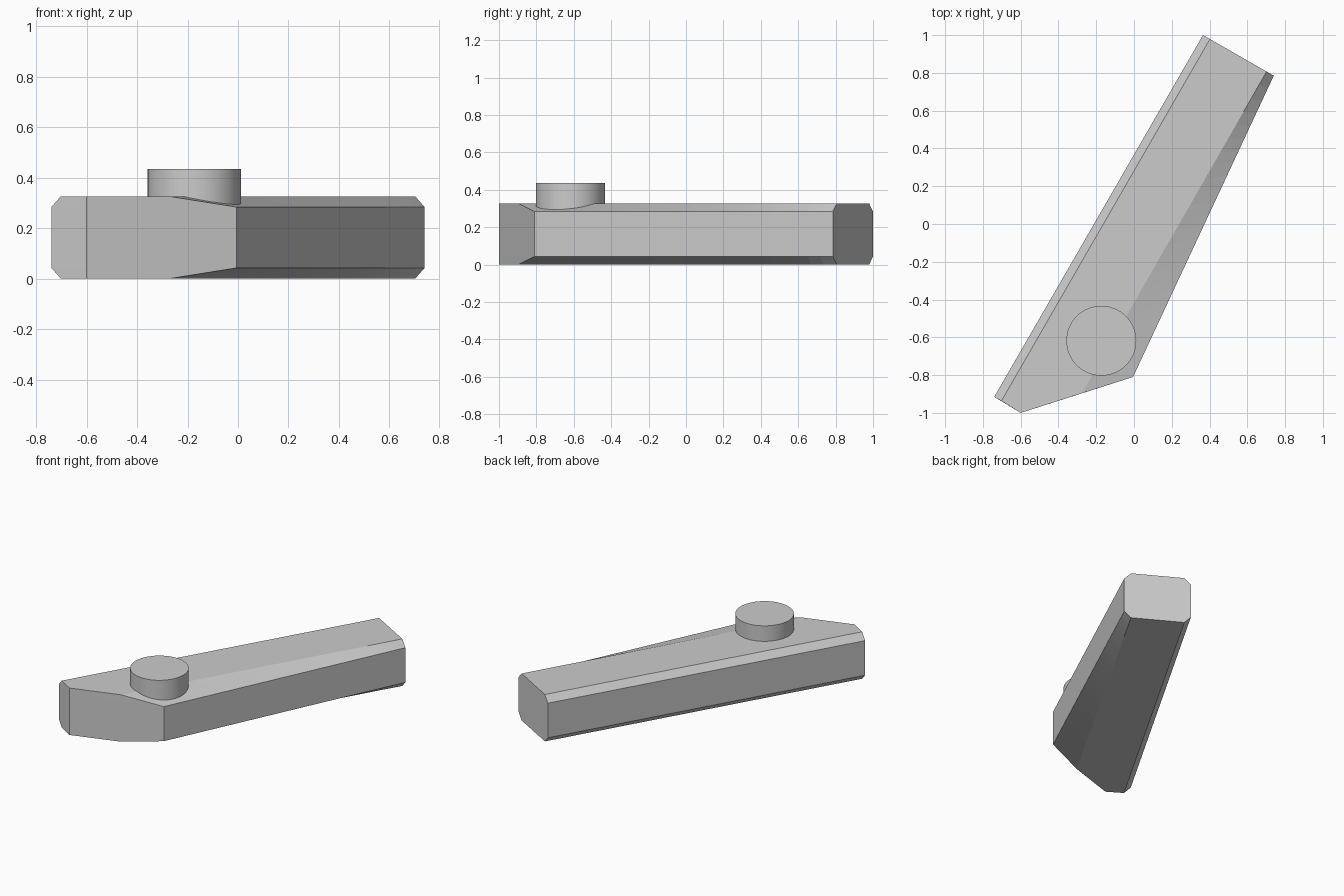
import bpy
import bmesh
import math
from mathutils import Vector

cube = bpy.data.objects.get("Cube")
if cube:
    bpy.data.objects.remove(cube, do_unlink=True)

grey = bpy.data.materials.new("plain grey")
grey.use_nodes = True
colour = (0.6, 0.6, 0.6, 1)
grey.diffuse_color = colour
grey.node_tree.nodes["Principled BSDF"].inputs["Base Color"].default_value = colour

HEIGHT, CHAMFER, STEPS = 0.327, 0.043, 24


def outline(back_left, back_right, front_right, tip, front_left):
    """Plan outline with the long right side divided for its twisted chamfer."""
    a, b = Vector(back_right), Vector(front_right)
    side = [a.lerp(b, i / STEPS) for i in range(STEPS + 1)]
    return [Vector(back_left), *side, Vector(tip), Vector(front_left)]


# Bar body: wide outline at mid height, narrower outline on top and bottom
wide = outline((0.365, 1), (0.74, 0.785), (-0.005, -0.81), (-0.6, -1), (-0.74, -0.915))
narrow = outline((0.402, 0.979), (0.702, 0.807), (-0.275, -0.896), (-0.6, -1), (-0.702, -0.937))

bm = bmesh.new()
levels = ((narrow, 0), (wide, CHAMFER), (wide, HEIGHT - CHAMFER), (narrow, HEIGHT))
rings = [[bm.verts.new((p.x, p.y, z)) for p in pts] for pts, z in levels]
count = len(wide)
for low, high in zip(rings, rings[1:]):
    for i in range(count):
        j = (i + 1) % count
        bm.faces.new((low[i], low[j], high[j], high[i]))
bm.faces.new(rings[0])
bm.faces.new(rings[-1])
bmesh.ops.recalc_face_normals(bm, faces=bm.faces)
mesh = bpy.data.meshes.new("bar_body")
bm.to_mesh(mesh)
bm.free()
body = bpy.data.objects.new("bar_body", mesh)
bpy.context.collection.objects.link(body)
mesh.materials.append(grey)

# Round stud standing on the front end
bottom, top = 0.2, 0.435
bpy.ops.mesh.primitive_cylinder_add(vertices=64, radius=0.185, depth=top - bottom,
                                    location=(-0.173, -0.618, (top + bottom) / 2))
stud = bpy.context.object
stud.name = "round_stud"
stud.data.materials.append(grey)
bpy.ops.object.shade_smooth_by_angle(angle=math.radians(30))
